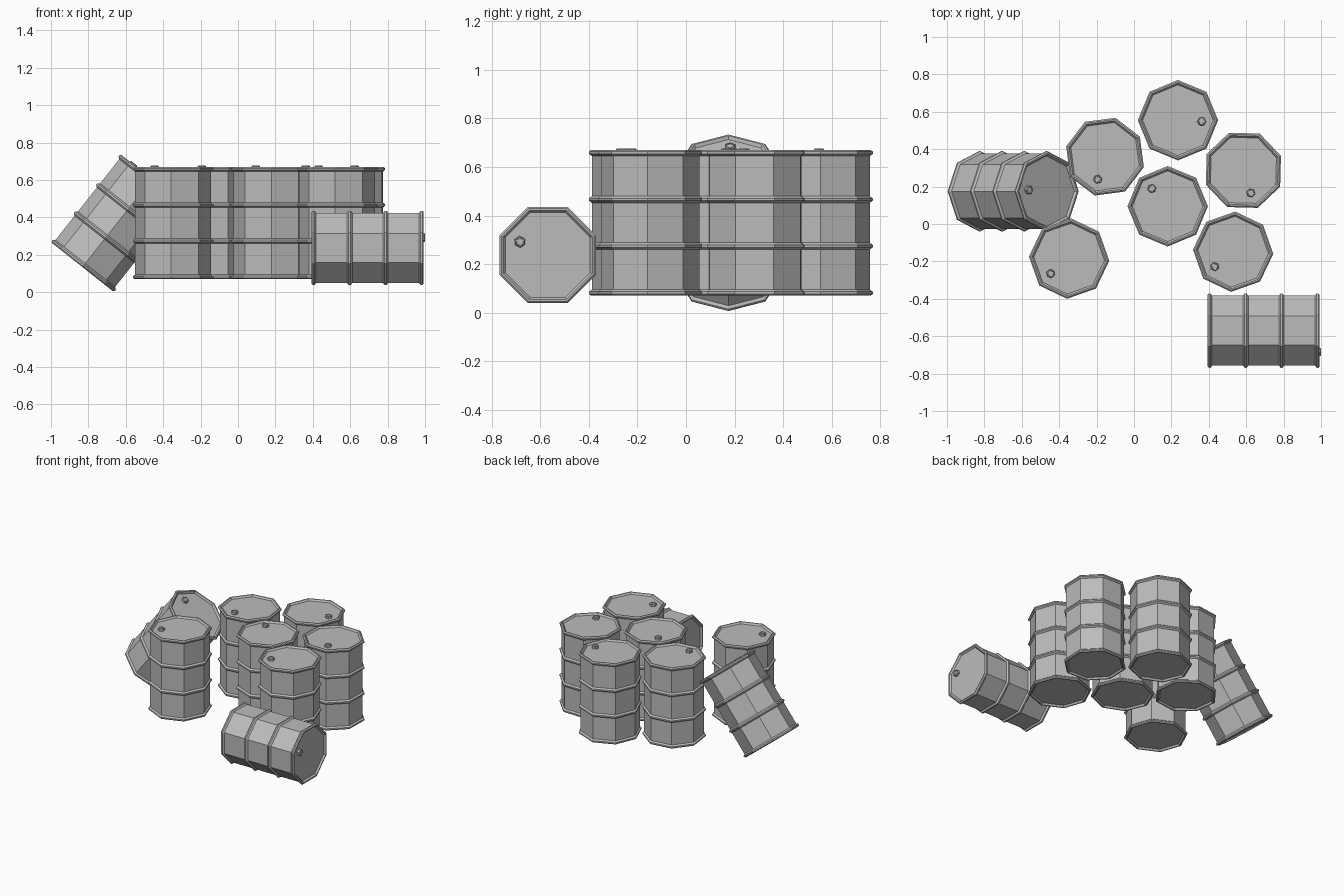
import bpy
import bmesh
from math import radians, cos, sin, tau
from mathutils import Matrix, Vector

cube = bpy.data.objects.get("Cube")
if cube:
    bpy.data.objects.remove(cube, do_unlink=True)

grey = bpy.data.materials.new("plain_grey_metal")
grey.use_nodes = True
COLOUR = (0.5, 0.5, 0.5, 1)
grey.diffuse_color = COLOUR
grey.node_tree.nodes["Principled BSDF"].inputs["Base Color"].default_value = COLOUR

HALF = 0.3       # half the drum height
BODY = 0.203     # wall radius, at the corners
RIM = 0.215      # rim and hoop radius
RIB = 0.096      # height of the hoops from the middle


def lathe(bm, profile, sides, centre=(0, 0), turn=0.0):
    """Spin a (radius, height) profile into a closed, faceted solid."""
    rings = []
    for r, z in profile:
        rings.append([bm.verts.new((centre[0] + r * cos(turn + tau * i / sides),
                                    centre[1] + r * sin(turn + tau * i / sides), z))
                      for i in range(sides)])
    for low, high in zip(rings, rings[1:]):
        for i in range(sides):
            j = (i + 1) % sides
            bm.faces.new((low[i], low[j], high[j], high[i]))
    bm.faces.new(rings[0][::-1])
    bm.faces.new(rings[-1])


def drum_mesh():
    bm = bmesh.new()
    # Upper half: hoop, wall, rolled rim, recessed lid
    half = [(BODY, RIB - 0.014), (RIM, RIB - 0.005), (RIM, RIB + 0.005),
            (BODY, RIB + 0.014), (BODY, HALF - 0.025), (RIM, HALF - 0.016),
            (RIM, HALF - 0.007), (RIM - 0.008, HALF), (RIM - 0.016, HALF),
            (RIM - 0.026, HALF - 0.012)]
    lathe(bm, [(r, -z) for r, z in reversed(half)] + half, 8)
    # Hexagonal bung near one corner of the lid
    a = radians(-3)
    spot = (0.127 * cos(a), 0.127 * sin(a))
    lathe(bm, [(0.024, HALF - 0.02), (0.024, HALF + 0.003), (0.020, HALF + 0.007),
               (0.016, HALF + 0.007), (0.015, HALF + 0.003)], 6, spot, a)
    mesh = bpy.data.meshes.new("drum")
    bm.to_mesh(mesh)
    bm.free()
    mesh.materials.append(grey)
    return mesh


drum = drum_mesh()


def place(name, centre, rotation):
    obj = bpy.data.objects.new(name, drum)
    obj.matrix_world = Matrix.Translation(Vector(centre)) @ rotation
    bpy.context.collection.objects.link(obj)


# Standing drums: position and the direction of the bung corner
standing = {
    "drum_back_left": (-0.155, 0.36, 255),
    "drum_back": (0.235, 0.555, 0),
    "drum_back_right": (0.585, 0.287, -69),
    "drum_middle": (0.18, 0.095, 135),
    "drum_front_left": (-0.347, -0.185, 222),
    "drum_front_right": (0.53, -0.148, 222),
}
for name, (x, y, turn) in standing.items():
    place(name, (x, y, 0.37), Matrix.Rotation(radians(turn), 4, 'Z'))

# Lying drum, lid towards +x, resting on a flat side
lay = Matrix(((0, 0, 1, 0), (1, 0, 0, 0), (0, 1, 0, 0), (0, 0, 0, 1)))
place("lying_drum", (0.693, -0.57, 0.237),
      lay @ Matrix.Rotation(radians(157.5), 4, 'Z'))

# Leaning drum, tipped over towards +x
place("leaning_drum", (-0.646, 0.175, 0.37),
      Matrix.Rotation(radians(38.3), 4, 'Y') @ Matrix.Rotation(radians(180), 4, 'Z'))
